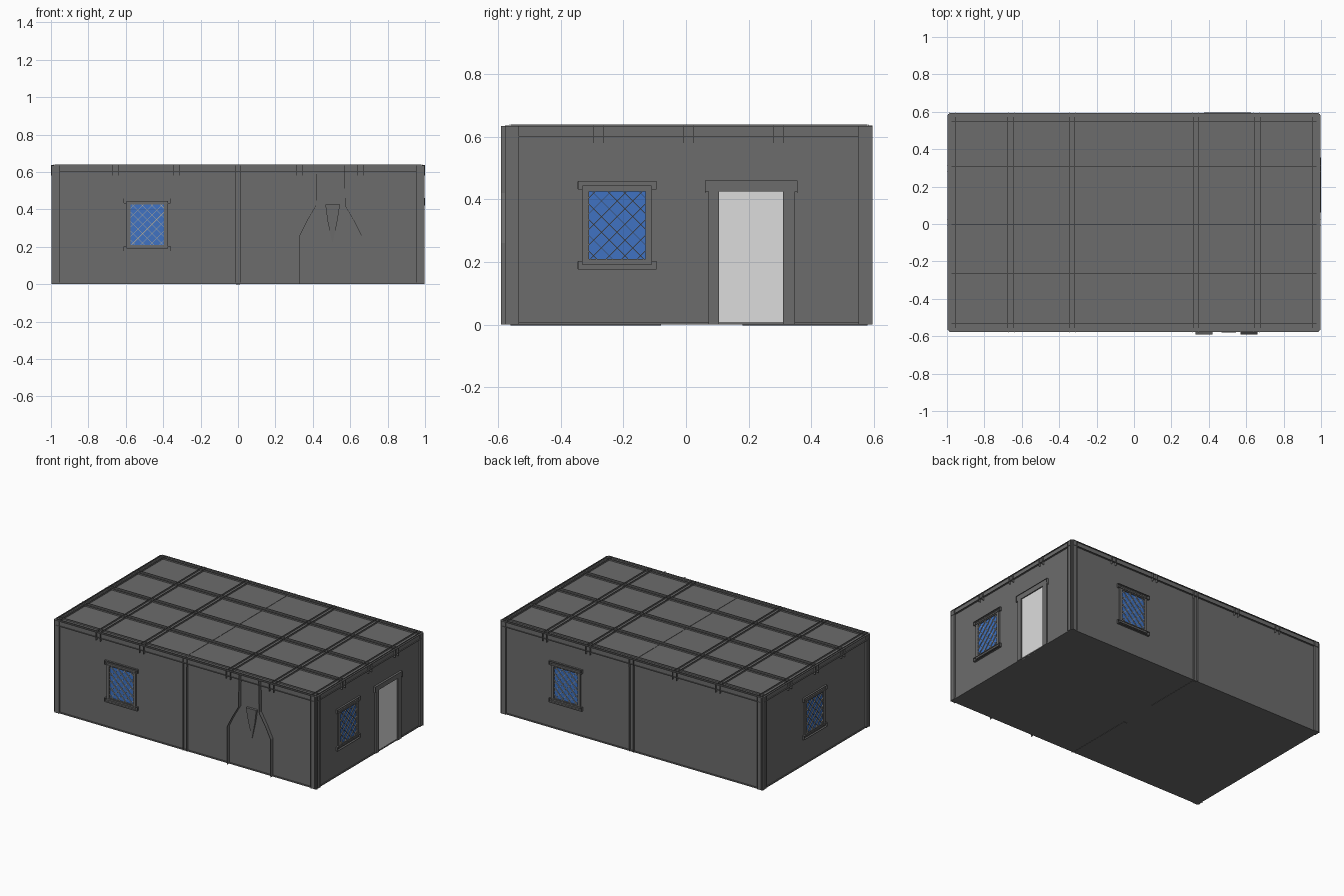
import bpy, bmesh
from mathutils import Vector as V

cube = bpy.data.objects.get("Cube")
if cube:
    bpy.data.objects.remove(cube)


def material(name, rgb):
    m = bpy.data.materials.new(name)
    m.use_nodes = True
    m.diffuse_color = (*rgb, 1)
    bsdf = next(n for n in m.node_tree.nodes if n.type == 'BSDF_PRINCIPLED')
    bsdf.inputs["Base Color"].default_value = (*rgb, 1)
    return m


GREY = material("wall grey", (0.15, 0.15, 0.15))
BLUE = material("glass blue", (0.05, 0.17, 0.54))
PALE = material("door pale grey", (0.72, 0.72, 0.72))
TAN = material("lattice tan", (0.5, 0.43, 0.32))

X, Y, Z = V((1, 0, 0)), V((0, 1, 0)), V((0, 0, 1))
# Each side of the building: origin, across, up, outward
FRONT = (-0.565 * Y, X, Z, -Y)
BACK = (0.582 * Y, X, Z, Y)
LEFT = (0.985 * X, Y, Z, X)
RIGHT = (-0.985 * X, Y, Z, -X)
ROOF = (0.63 * Z, X, Y, Z)
SIDES = {"front": FRONT, "back": BACK, "left": LEFT, "right": RIGHT}


def at(side, u, v, d):
    o, a, b, n = side
    return o + a * u + b * v + n * d


def finish(name, bm, mat):
    bmesh.ops.recalc_face_normals(bm, faces=bm.faces[:])
    me = bpy.data.meshes.new(name)
    bm.to_mesh(me)
    bm.free()
    me.materials.append(mat)
    ob = bpy.data.objects.new(name, me)
    bpy.context.collection.objects.link(ob)
    return ob


def panels(name, side, rects, d0, d1, mat=GREY):
    """Boxes lying on a side; each rect is (u0, u1, v0, v1)."""
    bm = bmesh.new()
    for u0, u1, v0, v1 in rects:
        p, q = at(side, u0, v0, d0), at(side, u1, v1, d1)
        made = bmesh.ops.create_cube(bm, size=1)["verts"]
        for vert in made:
            vert.co = V([(p[i] + q[i]) / 2 + vert.co[i] * (q[i] - p[i]) for i in range(3)])
    return finish(name, bm, mat)


def fins(name, side, paths, depth, mat=GREY, base=0.0):
    """Thin upright strips that follow paths drawn on a side."""
    bm = bmesh.new()
    for path in paths:
        rows = [[bm.verts.new(at(side, u, v, d)) for d in (base, depth)] for u, v in path]
        for (a, b), (c, d) in zip(rows, rows[1:]):
            bm.faces.new((a, b, d, c))
    ob = finish(name, bm, mat)
    mod = ob.modifiers.new("thickness", 'SOLIDIFY')
    mod.thickness = 0.002
    mod.offset = 0
    return ob


def ring(u0, u1, v0, v1, w):
    return [(u0 - w, u0, v0 - w, v1 + w), (u1, u1 + w, v0 - w, v1 + w),
            (u0, u1, v0 - w, v0), (u0, u1, v1, v1 + w)]


def lattice_paths(u0, u1, v0, v1, step):
    """Diagonals in both directions, clipped to the opening."""
    w, h = u1 - u0, v1 - v0
    paths = []
    c = step / 2
    while c < w + h:
        a = (min(c, w), c - min(c, w))
        b = (c - min(c, h), min(c, h))
        paths.append([(u0 + s, v0 + t) for s, t in (a, b)])
        paths.append([(u1 - s, v0 + t) for s, t in (a, b)])
        c += step
    return paths


def window(name, side, centre):
    u0, u1, v0, v1 = centre - 0.09, centre + 0.09, 0.21, 0.425
    panels(name + "_glass", side, [(u0, u1, v0, v1)], -0.005, 0.002, BLUE)
    panels(name + "_frame", side, ring(u0, u1, v0, v1, 0.02), -0.005, 0.009)
    fins(name + "_lattice", side, lattice_paths(u0, u1, v0, v1, 0.05), 0.007, TAN, 0.002)
    # Head and sill edges reach past the frame
    ledges = []
    for v, s in ((v1 + 0.008, 1), (v0 - 0.008, -1)):
        for k in (0, 0.025):
            ledges.append([(u0 - 0.035, v + s * k), (u1 + 0.035, v + s * k)])
        for u in (u0 - 0.035, u1 + 0.035):
            ledges.append([(u, v), (u, v + s * 0.025)])
    fins(name + "_ledges", side, ledges, 0.013)


# Main block and floor
panels("walls", ROOF, [(-0.985, 0.985, -0.565, 0.582)], -0.625, 0)
panels("floor_slab", ROOF, [(-0.99, 0.99, -0.57, 0.587)], -0.63, -0.622)
panels("floor_seam", ROOF, [(-0.012, 0.012, -0.56, -0.08), (-0.012, 0.012, 0.18, 0.58)],
       -0.632, -0.63)

# Posts, top band and rails on all sides
for label, side in SIDES.items():
    lo, hi = (-0.985, 0.985) if side[1] == X else (-0.565, 0.582)
    panels(label + "_corner_posts", side,
           [(lo - 0.005, lo + 0.03, 0, 0.635), (hi - 0.03, hi + 0.005, 0, 0.635)], -0.01, 0.009)
    panels(label + "_top_band", side, [(lo, hi, 0.6, 0.632)], -0.01, 0.004)
    fins(label + "_rails", side, [[(lo, v), (hi, v)] for v in (0.6, 0.634)], 0.012)
    fins(label + "_corner_edges", side,
         [[(u, 0), (u, 0.635)] for u in (lo, lo + 0.03, hi - 0.03, hi)], 0.013)
    # Brackets under the ends of the roof beams
    bays = 6 if side[1] == X else 4
    spots = [lo + (hi - lo) * i / bays for i in range(1, bays)]
    fins(label + "_brackets", side,
         [[(s + k, 0.58), (s + k, 0.636)] for s in spots for k in (-0.016, 0.016)], 0.014)

# Middle posts where the two halves meet
for label, side in (("front", FRONT), ("back", BACK)):
    fins(label + "_middle_post", side, [[(u, 0), (u, 0.635)] for u in (-0.015, 0.015)], 0.013)

# Roof beams, edge rails and seam
cross = [-0.66, -0.33, 0.33, 0.66]
along = [-0.28, 0.01, 0.295]
fins("roof_cross_beams", ROOF,
     [[(x + k, -0.56), (x + k, 0.58)] for x in cross for k in (-0.014, 0.014)], 0.01)
fins("roof_long_beams", ROOF,
     [[(-0.98, y + k), (0.98, y + k)] for y in along for k in (-0.014, 0.014)], 0.01)
fins("roof_edge_rails", ROOF,
     [[(-0.98, y), (0.98, y)] for y in (-0.565, -0.53, 0.55, 0.582)]
     + [[(x, -0.56), (x, 0.58)] for x in (-0.985, -0.955, 0.955, 0.985)], 0.01)
fins("roof_seam", ROOF, [[(-0.015, -0.56), (-0.015, 0.58)]], 0.002)

# Windows
window("front_window", FRONT, -0.485)
window("back_window", BACK, 0.5)
window("left_window", LEFT, -0.22)
window("right_window", RIGHT, 0.02)

# Door with its frame
panels("door", LEFT, [(0.105, 0.31, 0, 0.425)], -0.005, 0.003, PALE)
panels("door_frame", LEFT, [(0.072, 0.105, 0, 0.425), (0.31, 0.348, 0, 0.425),
                            (0.062, 0.355, 0.425, 0.46)], -0.005, 0.01)
fins("door_head_edges", LEFT, [[(0.062, 0.46), (0.355, 0.46), (0.355, 0.42)],
                               [(0.062, 0.46), (0.062, 0.42)]], 0.014)

# Chimney edges that flare out towards the hearth, and the keystone between them
half = [(0.075, 0.635), (0.078, 0.42), (0.125, 0.34), (0.165, 0.26), (0.165, 0)]
fins("chimney_edges", FRONT, [[(0.495 + s * u, v) for u, v in half] for s in (-1, 1)], 0.026)
bm = bmesh.new()
outline = [(0.467, 0.425), (0.545, 0.425), (0.53, 0.33), (0.505, 0.22), (0.48, 0.33)]
base = [bm.verts.new(at(FRONT, u, v, -0.002)) for u, v in outline]
top = [bm.verts.new(at(FRONT, u, v, 0.004 + (v - 0.22) * 0.06)) for u, v in outline]
bm.faces.new(top)
for i in range(len(outline)):
    j = (i + 1) % len(outline)
    bm.faces.new((base[i], base[j], top[j], top[i]))
finish("chimney_keystone", bm, GREY)
